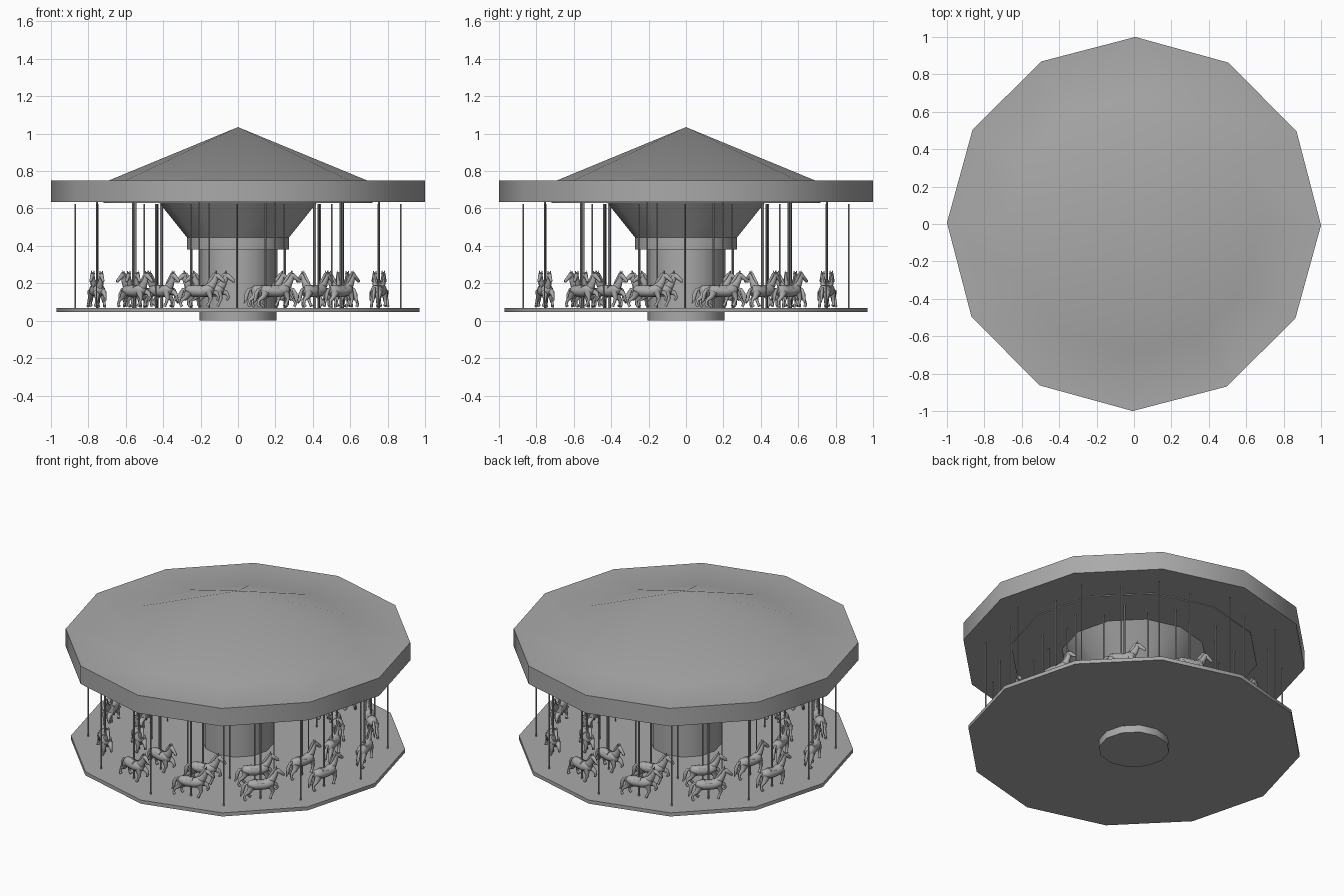
import bpy, bmesh, math
from mathutils import Vector, Matrix

cube = bpy.data.objects.get("Cube")
if cube:
    bpy.data.objects.remove(cube, do_unlink=True)

SIDES = 12
STEP = math.tau / SIDES
TURN = math.radians(-0.4)

# One plain grey for everything
grey = bpy.data.materials.new("plain grey")
grey.use_nodes = True
grey.diffuse_color = (0.4, 0.4, 0.4, 1)
grey.node_tree.nodes["Principled BSDF"].inputs["Base Color"].default_value = grey.diffuse_color


def make_mesh(name, bm, smooth=True):
    """Turn a bmesh into mesh data with consistent normals."""
    bmesh.ops.recalc_face_normals(bm, faces=bm.faces)
    mesh = bpy.data.meshes.new(name)
    bm.to_mesh(mesh)
    bm.free()
    mesh.materials.append(grey)
    return mesh


def place(name, mesh, location=(0, 0, 0), spin=0.0):
    obj = bpy.data.objects.new(name, mesh)
    bpy.context.collection.objects.link(obj)
    obj.location = location
    obj.rotation_euler.z = spin
    return obj


def smooth(obj, degrees):
    bpy.ops.object.select_all(action="DESELECT")
    obj.select_set(True)
    bpy.context.view_layer.objects.active = obj
    bpy.ops.object.shade_smooth_by_angle(angle=math.radians(degrees))


def skin_rings(bm, rings):
    """Join rings of equal count with quads and close the open ends."""
    for low, high in zip(rings, rings[1:]):
        for i in range(len(low)):
            j = (i + 1) % len(low)
            bm.faces.new((low[i], low[j], high[j], high[i]))
    bm.faces.new(rings[0])
    bm.faces.new(rings[-1])


def lathe(name, profile, sides=SIDES):
    """Solid of revolution from (radius, height) pairs; zero radius at the top makes a tip."""
    bm = bmesh.new()
    rings = []
    for radius, z in profile:
        r = max(radius, 0.0005)
        rings.append([bm.verts.new((r * math.cos(i * math.tau / sides + TURN),
                                    r * math.sin(i * math.tau / sides + TURN), z))
                      for i in range(sides)])
    skin_rings(bm, rings)
    if profile[-1][0] == 0:
        bmesh.ops.pointmerge(bm, verts=rings[-1], merge_co=(0, 0, profile[-1][1]))
    return make_mesh(name, bm)


def limb(bm, points, y=0, y_end=None, width=1.0, sides=8):
    """Tapered tube in the xz plane; points are (x, z, radius) in thousandths."""
    y_end = y if y_end is None else y_end
    last = len(points) - 1
    path = [Vector((x, y + (y_end - y) * k / last, z)) / 1000
            for k, (x, z, r) in enumerate(points)]
    rings = []
    for k, p in enumerate(path):
        along = path[min(k + 1, last)] - path[max(k - 1, 0)]
        across = Vector((0, 1, 0))
        up = along.cross(across).normalized()
        r = points[k][2] / 1000
        ring = []
        for i in range(sides):
            a = i * math.tau / sides
            ring.append(bm.verts.new(p + across * (r * width * math.cos(a)) + up * (r * math.sin(a))))
        rings.append(ring)
    skin_rings(bm, rings)


def build_horse():
    bm = bmesh.new()
    # trunk
    limb(bm, [(-77, 166, 9), (-66, 164, 25), (-32, 159, 31), (12, 156, 29),
              (48, 163, 32), (70, 171, 24), (80, 175, 9)], width=1.05, sides=12)
    # neck and head
    limb(bm, [(50, 170, 29), (74, 195, 22), (88, 220, 16), (96, 242, 13)], width=0.75)
    limb(bm, [(84, 245, 8), (99, 241, 15), (119, 226, 11), (136, 212, 9), (142, 207, 4)], width=0.8)
    # mane and tail
    limb(bm, [(97, 258, 4), (82, 249, 8), (66, 225, 9), (50, 203, 8), (38, 186, 3)], width=0.6)
    limb(bm, [(-70, 172, 7), (-90, 167, 9), (-103, 142, 12), (-108, 112, 9), (-118, 92, 2)], width=0.8)
    # ears
    for side in (-7, 7):
        limb(bm, [(92, 250, 5), (94, 268, 1)], y=side, sides=6)
    # galloping legs
    limb(bm, [(56, 158, 20), (92, 147, 12), (104, 124, 7), (90, 112, 8)], 15, 22)
    limb(bm, [(56, 155, 20), (70, 118, 10), (60, 94, 7), (52, 78, 9)], -15, -22)
    limb(bm, [(-52, 156, 24), (-44, 126, 14), (-66, 106, 8), (-66, 86, 7), (-55, 76, 9)], 14, 24)
    limb(bm, [(-54, 156, 24), (-68, 126, 14), (-92, 110, 8), (-99, 88, 7), (-90, 77, 9)], -14, -24)
    # saddle
    limb(bm, [(-26, 176, 17), (-8, 172, 17), (16, 174, 17)], width=1.5, sides=10)
    return make_mesh("horse", bm)


# Roof: drum rim, flat ledge and shallow cone
smooth(place("roof", lathe("roof", [(1, 0.635), (1, 0.749), (0.69, 0.75), (0, 1.035)])), 35)
smooth(place("ceiling_disc", lathe("ceiling_disc", [(0.72, 0.63), (0.72, 0.64)])), 35)

# Centre: column, collar and flared funnel
smooth(place("centre_column", lathe("centre_column", [(0.205, 0), (0.205, 0.45)])), 35)
smooth(place("funnel", lathe("funnel", [(0.272, 0.38), (0.272, 0.444), (0.425, 0.635)])), 35)

# Floor
smooth(place("platform", lathe("platform", [(0.97, 0.046), (0.97, 0.069)])), 35)

# Poles and horses, repeated around the circle
support = lathe("support_pole", [(0.004, 0.06), (0.004, 0.625)], 8)
rider = lathe("horse_pole", [(0.005, 0.06), (0.005, 0.635)], 8)
horse = build_horse()
smoothed = set()


def ring_of(name, mesh, radius, start, spin):
    for k in range(SIDES):
        a = start + k * STEP + TURN
        obj = place(f"{name}_{k + 1}", mesh, (radius * math.cos(a), radius * math.sin(a), 0), a + spin)
        if mesh.name not in smoothed:
            smoothed.add(mesh.name)
            smooth(obj, 60)


for label, radius in (("inner", 0.5), ("outer", 0.87)):
    ring_of(f"{label}_support_pole", support, radius, 0, 0)
for label, radius in (("inner", 0.58), ("outer", 0.78)):
    ring_of(f"{label}_horse_pole", rider, radius, STEP / 2, 0)
    ring_of(f"{label}_horse", horse, radius, STEP / 2, math.pi / 2)
